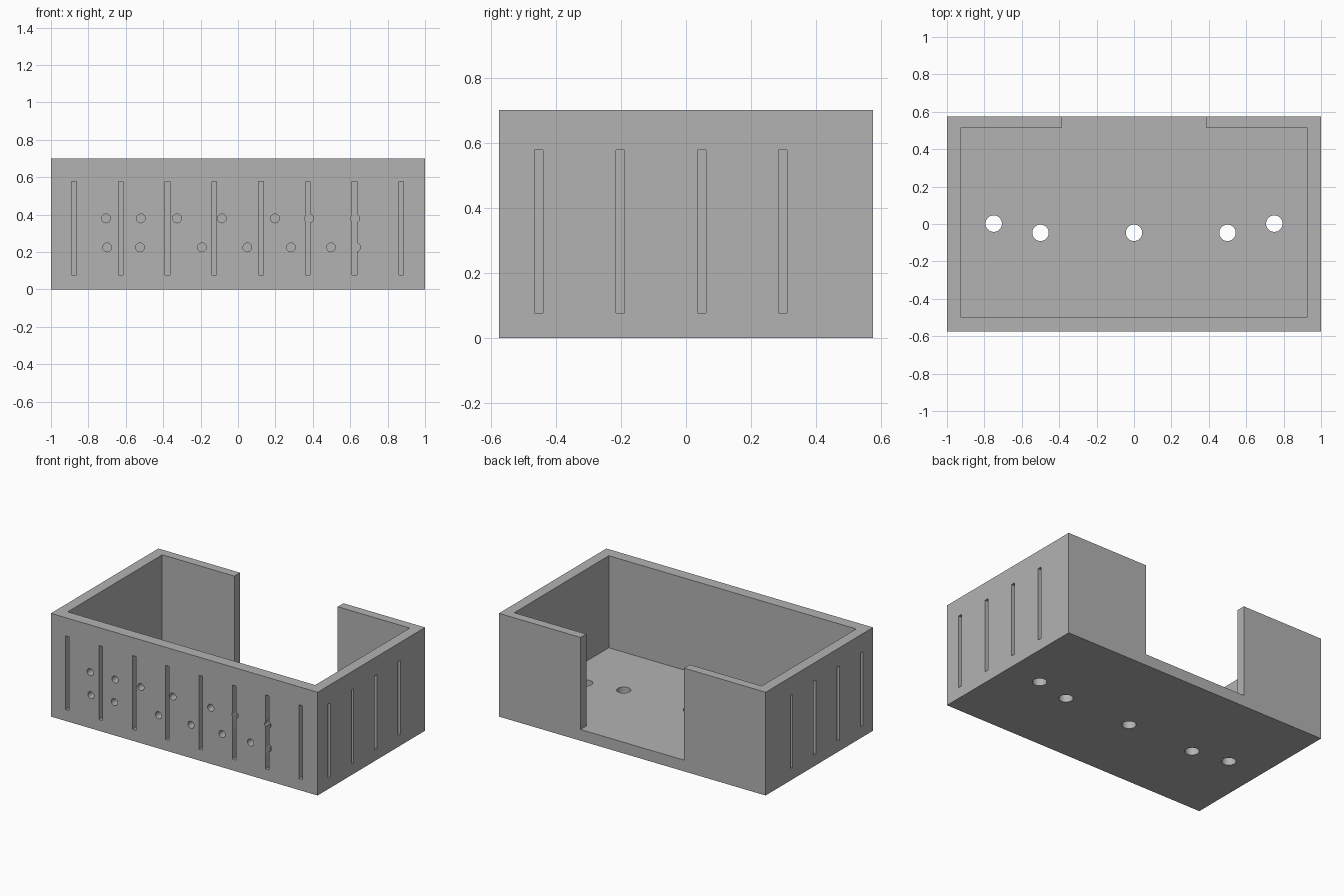
import bpy
import bmesh
from math import radians
from mathutils import Matrix, Vector

cube = bpy.data.objects.get("Cube")
if cube:
    bpy.data.objects.remove(cube, do_unlink=True)

HALF_X, HALF_Y, HEIGHT, FLOOR = 1.0, 0.575, 0.7, 0.076
SLOT_W, SLOT_LOW, SLOT_HIGH = 0.026, 0.076, 0.577
SLOT_DEPTH, DIMPLE_DEPTH = 0.05, 0.055

grey = bpy.data.materials.new("plain grey")
grey.use_nodes = True
grey.diffuse_color = (0.45, 0.45, 0.45, 1)
grey.node_tree.nodes["Principled BSDF"].inputs["Base Color"].default_value = grey.diffuse_color


def add_box(bm, low, high):
    low, high = Vector(low), Vector(high)
    matrix = Matrix.Translation((low + high) / 2) @ Matrix.Diagonal((*(high - low), 1))
    bmesh.ops.create_cube(bm, size=1, matrix=matrix)


def add_cylinder(bm, centre, radius, depth, turn=0):
    matrix = Matrix.Translation(centre) @ Matrix.Rotation(radians(turn), 4, 'X')
    bmesh.ops.create_cone(bm, cap_ends=True, segments=32, radius1=radius,
                          radius2=radius, depth=depth, matrix=matrix)


def make_object(name, bm):
    bmesh.ops.recalc_face_normals(bm, faces=bm.faces)
    mesh = bpy.data.meshes.new(name)
    bm.to_mesh(mesh)
    bm.free()
    mesh.materials.append(grey)
    obj = bpy.data.objects.new(name, mesh)
    bpy.context.collection.objects.link(obj)
    return obj


# Solid outer block
bm = bmesh.new()
add_box(bm, (-HALF_X, -HALF_Y, 0), (HALF_X, HALF_Y, HEIGHT))
tray = make_object("open_tray", bm)
cutters = []

# Cavity with a wide doorway through the back wall
half = [(0.388, 0.7), (0.388, 0.514), (0.928, 0.514), (0.928, -0.498)]
outline = half + [(-x, y) for x, y in reversed(half)]
bm = bmesh.new()
base = bm.faces.new([bm.verts.new((x, y, FLOOR)) for x, y in outline])
top = bmesh.ops.extrude_face_region(bm, geom=[base])["geom"]
bmesh.ops.translate(bm, vec=(0, 0, HEIGHT),
                    verts=[v for v in top if isinstance(v, bmesh.types.BMVert)])
cutters.append(make_object("cavity_cutter", bm))

# Blind vertical slots on the front and both sides
bm = bmesh.new()
for i in range(8):
    x = -0.877 + i * 0.25
    add_box(bm, (x - SLOT_W / 2, -HALF_Y - 0.1, SLOT_LOW),
            (x + SLOT_W / 2, -HALF_Y + SLOT_DEPTH, SLOT_HIGH))
for side in (-1, 1):
    for i in range(4):
        y = -0.452 + i * 0.25
        ends = sorted((side * (HALF_X - SLOT_DEPTH), side * (HALF_X + 0.1)))
        add_box(bm, (ends[0], y - SLOT_W / 2, SLOT_LOW),
                (ends[1], y + SLOT_W / 2, SLOT_HIGH))
cutters.append(make_object("slot_cutter", bm))

# Two rows of blind round dimples on the front
upper = [-0.706, -0.519, -0.326, -0.086, 0.198, 0.38, 0.626]
lower = [-0.7, -0.524, -0.193, 0.05, 0.283, 0.497, 0.631]
bm = bmesh.new()
for row, z in ((upper, 0.38), (lower, 0.225)):
    for x in row:
        add_cylinder(bm, (x, -HALF_Y, z), 0.0235, DIMPLE_DEPTH * 2, 90)
cutters.append(make_object("dimple_cutter", bm))

# Round holes through the floor
bm = bmesh.new()
for x, y in ((-0.75, 0.002), (-0.5, -0.047), (0, -0.047), (0.5, -0.047), (0.75, 0.002)):
    add_cylinder(bm, (x, y, FLOOR / 2), 0.044, 0.3)
cutters.append(make_object("floor_hole_cutter", bm))

# Cut everything out, then drop the cutters
for cutter in cutters:
    cutter.hide_render = True
    mod = tray.modifiers.new(cutter.name, 'BOOLEAN')
    mod.operation = 'DIFFERENCE'
    mod.solver = 'EXACT'
    mod.object = cutter
bpy.context.view_layer.update()
result = bpy.data.meshes.new_from_object(
    tray.evaluated_get(bpy.context.evaluated_depsgraph_get()))
tray.modifiers.clear()
tray.data = result
result.materials.clear()
result.materials.append(grey)
for poly in result.polygons:
    poly.material_index = 0
for cutter in cutters:
    bpy.data.objects.remove(cutter, do_unlink=True)

# Round hole walls shade smoothly, corners stay sharp
for obj in bpy.context.selected_objects:
    obj.select_set(False)
tray.select_set(True)
bpy.context.view_layer.objects.active = tray
bpy.ops.object.shade_smooth_by_angle(angle=radians(30))
